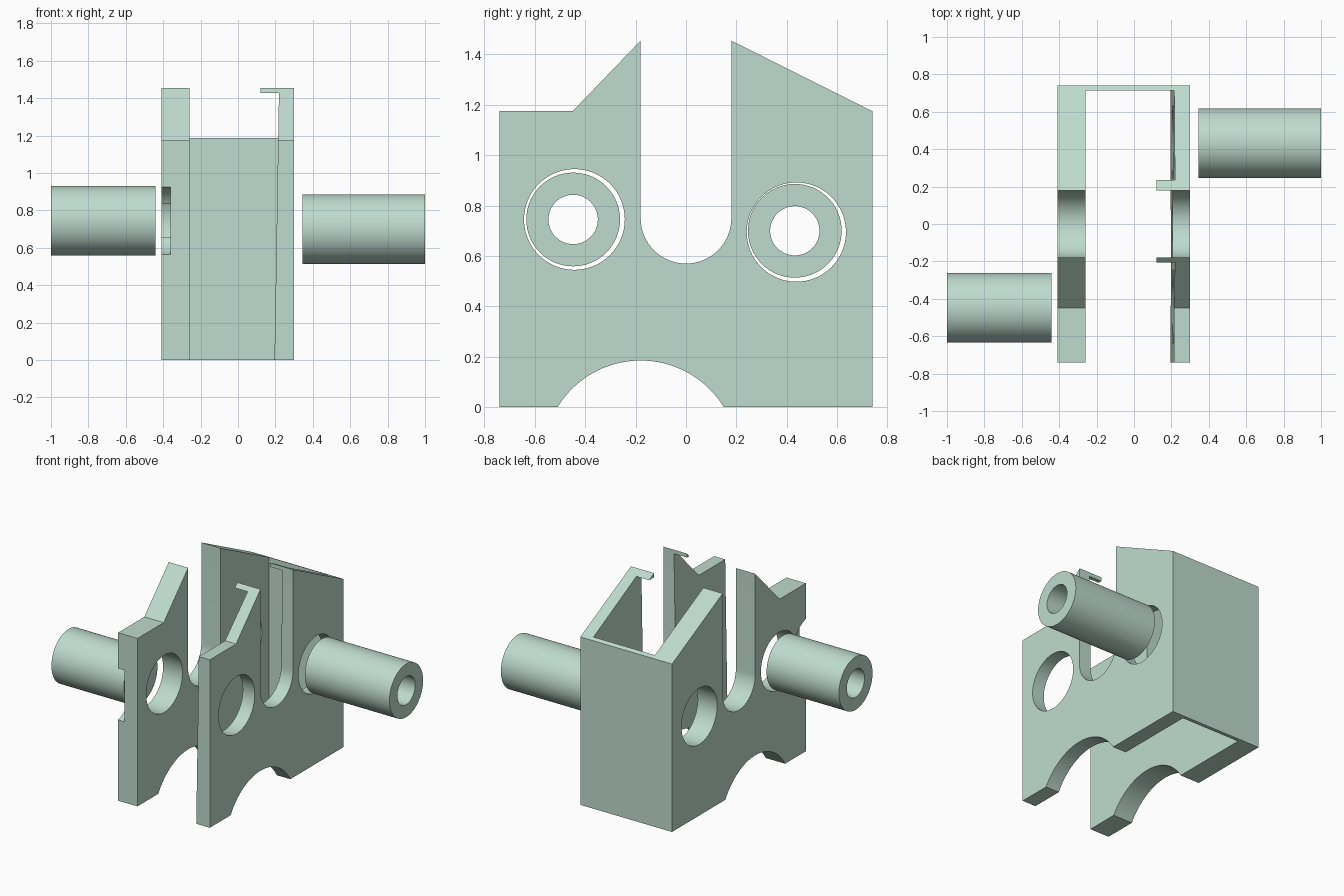
import bpy, bmesh, math

cube = bpy.data.objects.get("Cube")
if cube:
    bpy.data.objects.remove(cube)

mat = bpy.data.materials.new("pale_sage_green")
mat.use_nodes = True
COLOUR = (0.52, 0.71, 0.62, 1)
mat.diffuse_color = COLOUR
mat.node_tree.nodes["Principled BSDF"].inputs["Base Color"].default_value = COLOUR


def arc(cy, cz, r, start, end, n):
    """Points on an arc in the y-z plane, angles in degrees."""
    angles = [math.radians(start + (end - start) * i / n) for i in range(n + 1)]
    return [(cy + r * math.cos(a), cz + r * math.sin(a)) for a in angles]


def prism(name, outline, x0, x1):
    """Extrude a y-z outline along x; x0 and x1 are functions of height."""
    bm = bmesh.new()
    a = [bm.verts.new((x0(z), y, z)) for y, z in outline]
    b = [bm.verts.new((x1(z), y, z)) for y, z in outline]
    bm.faces.new(a)
    bm.faces.new(b[::-1])
    for i in range(len(a)):
        j = (i + 1) % len(a)
        bm.faces.new((a[j], a[i], b[i], b[j]))
    bmesh.ops.recalc_face_normals(bm, faces=bm.faces)
    mesh = bpy.data.meshes.new(name)
    bm.to_mesh(mesh)
    bm.free()
    obj = bpy.data.objects.new(name, mesh)
    bpy.context.collection.objects.link(obj)
    mesh.materials.append(mat)
    return obj


def at(x):
    return lambda z: x


def rod(name, y, z, r, x0, x1):
    return prism(name, arc(y, z, r, 0, 354.375, 63), at(x0), at(x1))


def cut(obj, cutters):
    """Subtract cutters, apply the result and shade the curves."""
    for c in cutters:
        c.hide_render = True
        mod = obj.modifiers.new("cut", "BOOLEAN")
        mod.operation = "DIFFERENCE"
        mod.solver = "EXACT"
        mod.object = c
    bpy.ops.object.select_all(action="DESELECT")
    obj.select_set(True)
    bpy.context.view_layer.objects.active = obj
    for mod in list(obj.modifiers):
        bpy.ops.object.modifier_apply(modifier=mod.name)
    for c in cutters:
        bpy.data.objects.remove(c)
    bpy.ops.object.shade_smooth_by_angle(angle=math.radians(30))


# Side plate outline: arched foot, sloped shoulders and a round-bottomed slot
BACK, SLOT, TOP, SHOULDER = 0.74, 0.18, 1.455, 1.175
FOOT_R, FOOT_Z = 0.387, -0.202
half = math.degrees(math.asin(-FOOT_Z / FOOT_R))
outline = [(-BACK, 0)]
outline += [(y, max(z, 0)) for y, z in arc(-0.18, FOOT_Z, FOOT_R, 180 - half, half, 32)]
outline += [(BACK, 0), (BACK, SHOULDER), (SLOT, TOP)]
outline += arc(0, 0.75, SLOT, 0, -180, 32)
outline += [(-SLOT, TOP), (-0.45, SHOULDER), (-BACK, SHOULDER)]


def taper(z):
    return 0.195 + 0.0168 * z


def axle_holes():
    return [rod("front_hole", -0.443, 0.745, 0.2, -0.6, 0.6),
            rod("rear_hole", 0.438, 0.695, 0.197, -0.6, 0.6)]


# Right plate with a shallow round bite in its front outer edge
right_plate = prism("right_plate", outline, at(-0.41), at(-0.26))
cut(right_plate, axle_holes() + [rod("edge_bite", -0.786, 0.745, 0.186, -0.5, -0.36)])

# Left plate with a tapered inner face
left_plate = prism("left_plate", outline, taper, at(0.3))
cut(left_plate, axle_holes())

# Back wall joining the plates
slope = (TOP - SHOULDER) / (BACK - SLOT)
INNER = 0.715
wall = [(INNER, 0), (BACK, 0), (BACK, SHOULDER), (INNER, SHOULDER + slope * (BACK - INNER))]
prism("back_wall", wall, at(-0.26), taper)

# Small catches along the peaks of the left plate
CATCH = 1.427
for name, side, run in (("rear_catch", 1, 1 / slope), ("front_catch", -1, 0.964)):
    tip = [(side * SLOT, TOP), (side * SLOT, CATCH),
           (side * (SLOT + (TOP - CATCH) * run), CATCH)]
    prism(name, tip, at(0.12), taper)

# Hollow pins set apart from the plates
for name, y, z, x0, x1 in (("left_pin", 0.432, 0.70, 0.345, 1.0),
                           ("right_pin", -0.448, 0.745, -1.0, -0.44)):
    pin = rod(name, y, z, 0.186, x0, x1)
    cut(pin, [rod("bore", y, z, 0.098, x0 - 0.1, x1 + 0.1)])
